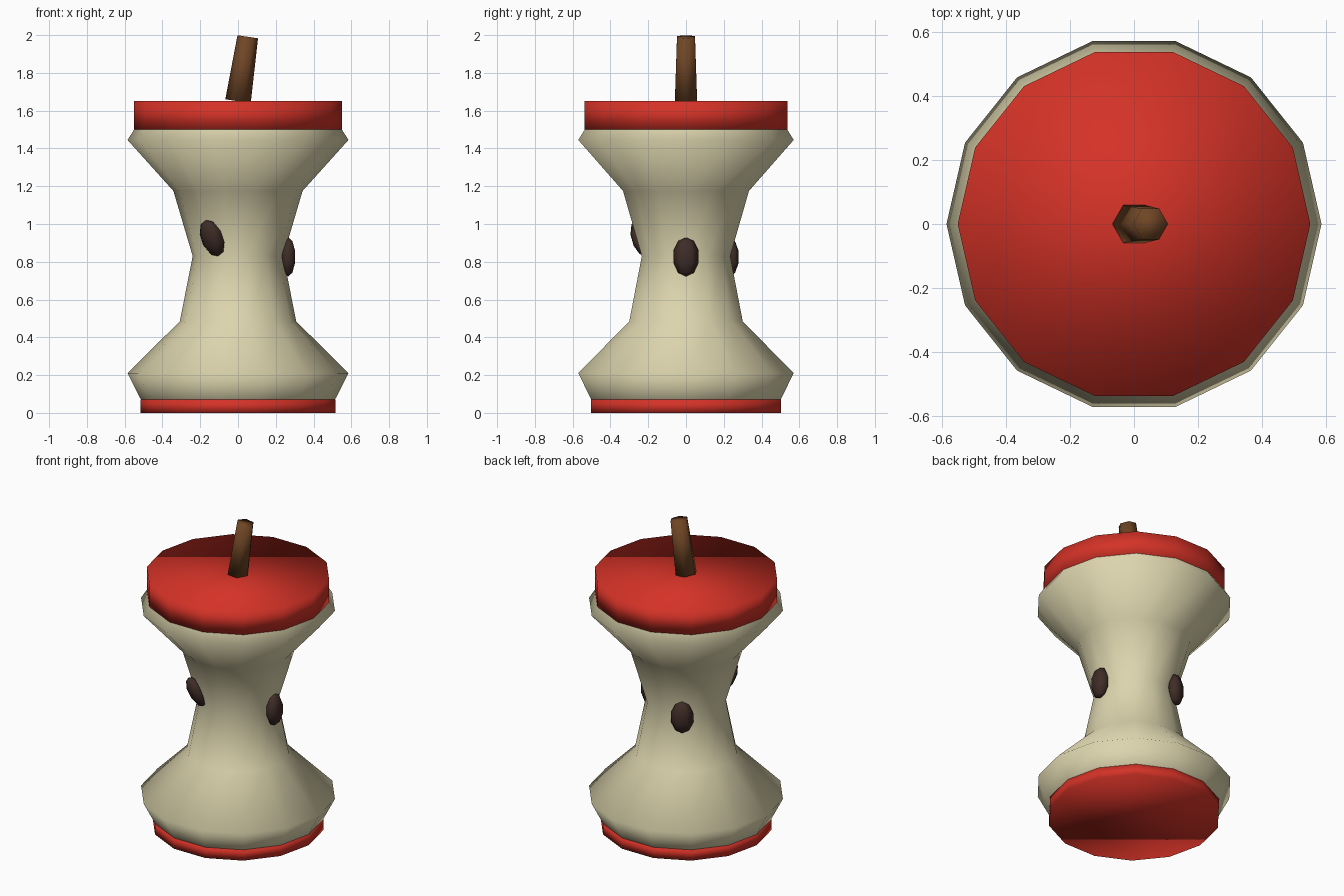
import bpy, bmesh, math
from mathutils import Matrix

if "Cube" in bpy.data.objects:
    bpy.data.objects.remove(bpy.data.objects["Cube"])

SIDES = 14


def material(name, rgb):
    m = bpy.data.materials.new(name)
    m.diffuse_color = (*rgb, 1)
    m.use_nodes = True
    m.node_tree.nodes["Principled BSDF"].inputs["Base Color"].default_value = m.diffuse_color
    return m


RED = material("red skin", (0.66, 0.032, 0.02))
CREAM = material("cream flesh", (0.72, 0.66, 0.42))
BROWN = material("stem brown", (0.16, 0.06, 0.018))
DARK = material("seed brown", (0.05, 0.025, 0.02))


def finish(name, bm, mat):
    bmesh.ops.recalc_face_normals(bm, faces=bm.faces)
    me = bpy.data.meshes.new(name)
    bm.to_mesh(me)
    bm.free()
    for p in me.polygons:
        p.use_smooth = True
    me.materials.append(mat)
    ob = bpy.data.objects.new(name, me)
    bpy.context.collection.objects.link(ob)
    return ob


def lathe(name, profile, sides, mat):
    """Closed turned solid from (radius, height) pairs."""
    bm = bmesh.new()
    rings = []
    for r, z in profile:
        angles = [2 * math.pi * i / sides for i in range(sides)]
        rings.append([bm.verts.new((r * math.cos(a), r * math.sin(a), z)) for a in angles])
    for low, high in zip(rings, rings[1:]):
        for i in range(sides):
            j = (i + 1) % sides
            bm.faces.new((low[i], low[j], high[j], high[i]))
    bm.faces.new(rings[0][::-1])
    bm.faces.new(rings[-1])
    return finish(name, bm, mat)


# Eaten core, with its ends hidden inside the skin discs
lathe("flesh_core", [(0.48, 0.004), (0.585, 0.21), (0.308, 0.485), (0.24, 0.83),
                     (0.342, 1.175), (0.585, 1.445), (0.46, 1.64)], SIDES, CREAM)

# Remaining skin at the top and bottom
lathe("top_skin", [(0.55, 1.5), (0.55, 1.65)], SIDES, RED)
lathe("bottom_skin", [(0.515, 0.0), (0.515, 0.07)], SIDES, RED)

# Leaning tapered stem
stem = lathe("stem", [(0.068, 0.0), (0.055, 0.345)], 6, BROWN)
stem.location = (0, 0, 1.65)
stem.rotation_euler = (0, math.radians(8.6), 0)


def seed(name, angle, radius, z, lean=0, roll=0):
    """Low-poly pip set into the core, facing outward at the given angle."""
    bm = bmesh.new()
    bmesh.ops.create_uvsphere(bm, u_segments=6, v_segments=5, radius=1)
    place = (Matrix.Rotation(math.radians(angle), 4, 'Z')
             @ Matrix.Translation((radius, 0, z))
             @ Matrix.Rotation(math.radians(lean), 4, 'Y')
             @ Matrix.Rotation(math.radians(roll), 4, 'X')
             @ Matrix.Diagonal((0.045, 0.07, 0.104, 1)))
    bmesh.ops.transform(bm, matrix=place, verts=bm.verts)
    finish(name, bm, DARK)


# Three pips around the waist
seed("seed_right", 0, 0.265, 0.826)
seed("seed_back", 120, 0.265, 0.825)
seed("seed_front", 240, 0.275, 0.925, lean=22, roll=8)
